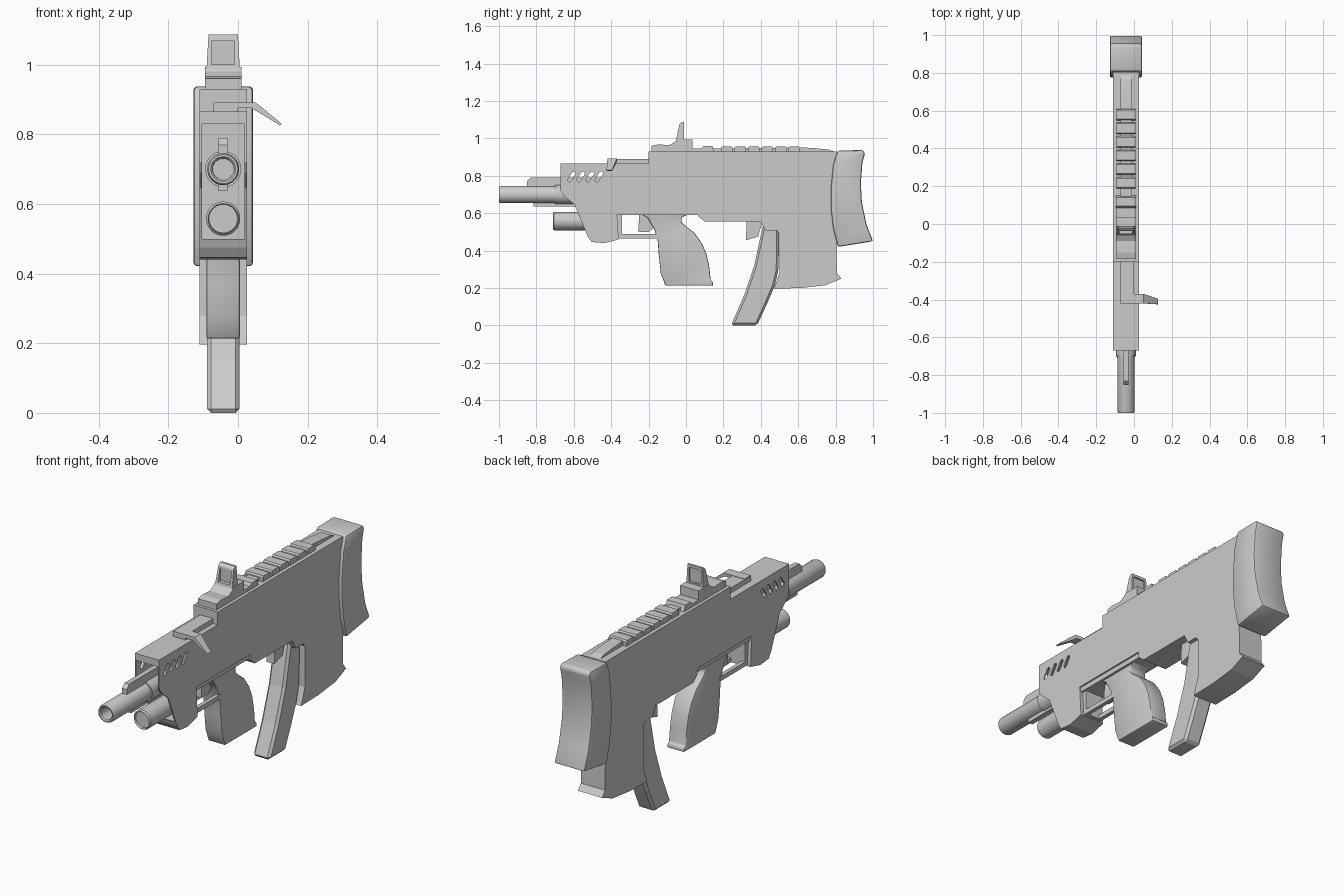
import bpy, bmesh, math
from mathutils import Vector

if "Cube" in bpy.data.objects:
    bpy.data.objects.remove(bpy.data.objects["Cube"])

CX = -0.0425  # centre plane of the weapon


def finish(name, bm, bevel=0, segs=1, smooth=0):
    bmesh.ops.recalc_face_normals(bm, faces=bm.faces)
    me = bpy.data.meshes.new(name)
    bm.to_mesh(me)
    bm.free()
    ob = bpy.data.objects.new(name, me)
    bpy.context.collection.objects.link(ob)
    bpy.ops.object.select_all(action='DESELECT')
    bpy.context.view_layer.objects.active = ob
    ob.select_set(True)
    if bevel:
        m = ob.modifiers.new("edge", 'BEVEL')
        m.width, m.segments = bevel, segs
        m.limit_method, m.angle_limit = 'ANGLE', math.radians(50)
        bpy.ops.object.modifier_apply(modifier=m.name)
    if smooth:
        bpy.ops.object.shade_smooth_by_angle(angle=math.radians(smooth))
    return ob


def side(name, pts, half, x=CX, **kw):
    """Extrude a (y, z) profile across x."""
    bm = bmesh.new()
    f = bm.faces.new([bm.verts.new((x - half, y, z)) for y, z in pts])
    r = bmesh.ops.extrude_face_region(bm, geom=[f])
    vs = [g for g in r['geom'] if isinstance(g, bmesh.types.BMVert)]
    bmesh.ops.translate(bm, verts=vs, vec=(2 * half, 0, 0))
    return finish(name, bm, **kw)


def box(name, y0, y1, z0, z1, half, x=CX, **kw):
    return side(name, [(y0, z0), (y1, z0), (y1, z1), (y0, z1)], half, x, **kw)


def lathe(name, prof, z, n=32):
    """Spin a (radius, y) profile about the y axis at height z."""
    bm = bmesh.new()
    vs = [bm.verts.new((CX + r, y, z)) for r, y in prof]
    es = [bm.edges.new(p) for p in zip(vs, vs[1:])]
    bmesh.ops.spin(bm, geom=vs + es, cent=(CX, 0, z), axis=(0, 1, 0),
                   angle=2 * math.pi, steps=n)
    bmesh.ops.remove_doubles(bm, verts=bm.verts, dist=1e-4)
    return finish(name, bm, smooth=35)


def cut(ob, cutter):
    cutter.hide_render = True
    m = ob.modifiers.new("cut", 'BOOLEAN')
    m.operation, m.solver, m.object = 'DIFFERENCE', 'EXACT', cutter
    bpy.context.view_layer.objects.active = ob
    bpy.ops.object.modifier_apply(modifier=m.name)
    bpy.data.objects.remove(cutter)


# Main shell with handguard and rear stock
body = side("body_shell", [
    (-.67, .865), (-.67, .72), (-.65, .69), (-.595, .645), (-.525, .475), (-.505, .447),
    (-.44, .44), (-.36, .46), (-.37, .615), (.065, .615), (.065, .585), (.1, .555),
    (.40, .555), (.425, .507), (.485, .507), (.5, .49), (.5, .28), (.47, .197), (.61, .2),
    (.745, .215), (.83, .25), (.807, .28), (.805, .42), (.805, .93), (-.2, .93), (-.2, .865)],
    .068)

# Hollow front and slanted vents
cut(body, box("front_cavity", -.8, -.42, .5, .83, .061))
for i in range(4):
    y, w = -.622 + .0485 * i, .011
    pts = []
    for c, a0 in (((y, .778), 180), ((y + .022, .813), 0)):
        for k in range(5):
            a = math.radians(a0 - 20 + 45 * k)
            pts.append((c[0] + w * math.cos(a), c[1] + w * math.sin(a)))
    cut(body, side("vent_cutter", pts, .2))

# Rubber butt pad
side("butt_pad", [
    (.81, .935), (.787, .86), (.775, .74), (.775, .62), (.787, .52), (.812, .42), (1.0, .45),
    (.965, .54), (.94, .66), (.935, .76), (.943, .87), (.957, .922), (.945, .938)],
    .0855, bevel=.016, segs=2, smooth=35)

# Barrel, gas block, under-rib and lower tube
lathe("barrel", [(0, -.9), (.03, -.9), (.031, -.995), (.036, -1), (.042, -1), (.046, -.99),
                 (.046, -.415), (0, -.415)], .70)
side("gas_block", [(-.85, .73), (-.85, .77), (-.83, .79), (-.42, .79), (-.42, .73)], .013)
box("under_rib", -.815, -.45, .637, .67, .013)
lathe("sleeve", [(.03, -.7), (.052, -.7), (.052, -.415), (.03, -.415)], .70)
lathe("lower_tube", [(0, -.70), (.041, -.70), (.043, -.712), (.049, -.705), (.049, -.415),
                     (0, -.415)], .558)

# Trigger group: plate, guard frame, trigger
box("grip_plate", -.37, .065, .59, .617, .06)
box("guard_front", -.37, -.343, .465, .6, .05)
for s in (-1, 1):
    box("guard_rail", -.36, -.14, .465, .488, .01, CX + s * .04)
side("trigger", [(-.25, .6), (-.255, .5), (-.20, .5), (-.175, .52), (-.17, .6)], .015)

# Pistol grip
side("grip", [
    (-.245, .6), (-.205, .575), (-.17, .515), (-.152, .46), (-.145, .37), (-.135, .28),
    (-.11, .213), (.145, .213), (.143, .235), (.132, .24), (.125, .31), (.11, .38),
    (.085, .44), (.045, .495), (0, .53), (-.022, .55), (-.025, .572), (-.01, .585),
    (.03, .6)], .048, bevel=.008, segs=2, smooth=40)

# Curved magazine and its catch
side("magazine", [
    (.24, 0), (.38, 0), (.435, .12), (.475, .215), (.493, .29), (.497, .4), (.497, .52),
    (.415, .55), (.395, .46), (.365, .32), (.31, .16)], .047, bevel=.012)
side("magazine_catch", [(.325, .56), (.32, .455), (.385, .475), (.41, .56)], .022)

# Charging cover and bent lever
box("charging_cover", -.42, -.19, .86, .89, .036, x=-.036)
bm = bmesh.new()
lever = [(-.07, .875), (.04, .875), (.12, .826), (.126, .83), (.05, .892), (-.07, .892)]
rows = [[bm.verts.new((x, y0 if x < .1 else y1, z)) for x, z in lever]
        for y0, y1 in ((-.42, -.425), (-.37, -.395))]
bm.faces.new(rows[0])
bm.faces.new(rows[1])
for i in range(6):
    j = (i + 1) % 6
    bm.faces.new((rows[0][i], rows[0][j], rows[1][j], rows[1][i]))
finish("charging_lever", bm)

# Top rail with teeth and sloping tail
side("rail_core", [(.13, .925), (.13, .945), (.62, .952), (.70, .947), (.765, .94),
                   (.80, .925)], .03)
for i in range(6):
    y = .188 + i * .0722
    side("rail_tooth", [(y, .928), (y, .95), (y + .006, .958), (y + .054, .958),
                        (y + .06, .95), (y + .06, .928)], .05)

# Reflex sight: stepped base and tapered window frame
side("sight_base", [
    (-.185, .925), (-.185, .96), (-.15, .968), (-.09, .964), (-.06, .98), (-.05, .993),
    (.035, .993), (.035, .947), (.085, .947), (.095, .96), (.14, .96), (.152, .925)], .052)
hood = side("sight_hood", [(-.055, .985), (-.035, 1.075), (-.022, 1.087), (-.012, 1.087),
                           (-.01, .985)], .048)
for v in hood.data.vertices:
    v.co.x = CX + (v.co.x - CX) * (1 - (v.co.z - .985) * 1.2)
cut(hood, box("window_front", -.1, -.032, 1.0, 1.068, .033))
cut(hood, box("window_back", -.02, .05, 1.0, 1.073, .033))
